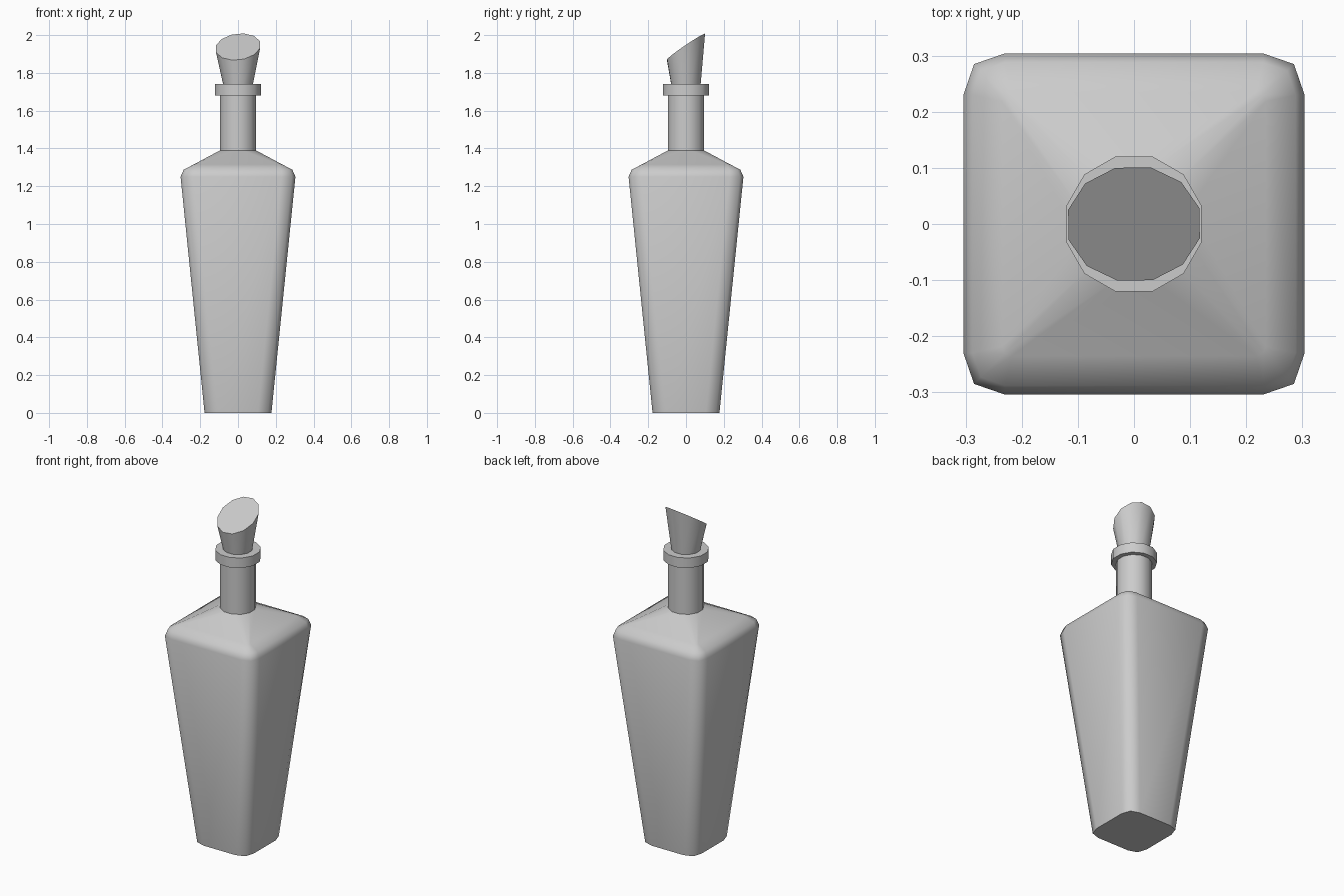
import bpy, bmesh, math

if "Cube" in bpy.data.objects:
    bpy.data.objects.remove(bpy.data.objects["Cube"])


def finish(name, rings):
    """Loft matching vertex rings into a capped, smooth-by-angle object."""
    bm = bmesh.new()
    loops = [[bm.verts.new(p) for p in ring] for ring in rings]
    n = len(loops[0])
    for lo, hi in zip(loops, loops[1:]):
        for i in range(n):
            j = (i + 1) % n
            bm.faces.new((lo[i], lo[j], hi[j], hi[i]))
    bm.faces.new(loops[0][::-1])
    bm.faces.new(loops[-1])
    mesh = bpy.data.meshes.new(name)
    bm.to_mesh(mesh)
    bm.free()
    ob = bpy.data.objects.new(name, mesh)
    bpy.context.collection.objects.link(ob)
    bpy.ops.object.select_all(action='DESELECT')
    ob.select_set(True)
    bpy.context.view_layer.objects.active = ob
    bpy.ops.object.shade_smooth_by_angle(angle=math.radians(55))
    return ob


def square_ring(h, a, c, z):
    """Rounded square: half width h, flat half length a, corner point c."""
    pts = []
    for k in range(4):
        co, si = [(1, 0), (0, 1), (-1, 0), (0, -1)][k]
        for x, y in ((h, a), (c, c), (a, h)):
            pts.append((x * co - y * si, x * si + y * co, z))
    return pts


def round_ring(r, z, turn=15, slope=(0, 0)):
    """12-sided ring, optionally on a slanted plane."""
    pts = []
    for k in range(12):
        t = math.radians(turn + 30 * k)
        x, y = r * math.cos(t), r * math.sin(t)
        pts.append((x, y, z + slope[0] * x + slope[1] * y))
    return pts


# Tapered square body with softened shoulder, meeting the round neck
finish("bottle_body", [
    square_ring(0.177, 0.105, 0.159, 0),
    square_ring(0.304, 0.23, 0.285, 1.25),
    square_ring(0.288, 0.23, 0.273, 1.287),
    square_ring(0.235, 0.218, 0.23, 1.315),
    round_ring(0.098, 1.39),
    round_ring(0.098, 1.70),
])

# Collar around the mouth
finish("neck_collar", [round_ring(0.125, 1.68), round_ring(0.125, 1.74)])

# Flared stopper with a slanted top
stopper = finish("stopper", [
    round_ring(0.079, 1.73, turn=-14),
    round_ring(0.121, 1.938, turn=-14, slope=(0.09, 0.58)),
])
# Top is narrower front to back because it is cut at a slant
for v in stopper.data.vertices:
    if v.co.z > 1.8:
        v.co.y *= 0.86
